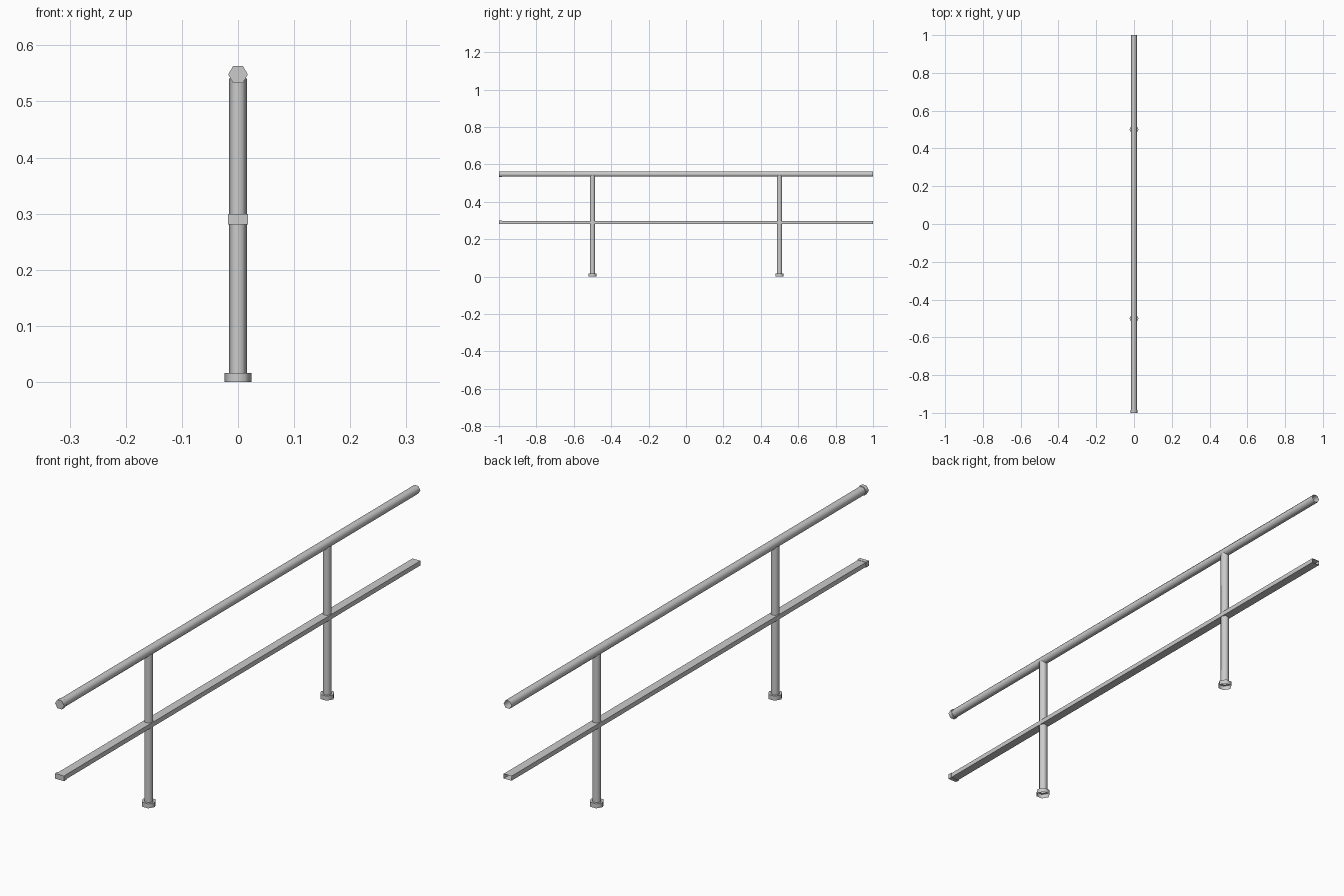
import bpy, bmesh, math
from mathutils import Vector

if "Cube" in bpy.data.objects:
    bpy.data.objects.remove(bpy.data.objects["Cube"])

HEX = [(math.cos(math.radians(60 * i)), math.sin(math.radians(60 * i))) for i in range(6)]
BAR = [(1, -0.53), (1, 0.53), (-1, 0.53), (-1, -0.53)]


def loft(name, section, stations, place, capped, smooth):
    """Skin a section through (position, size) stations; the far end stays open."""
    bm = bmesh.new()
    rings = [[bm.verts.new(place(u * s, v * s, t)) for u, v in section] for t, s in stations]
    n = len(section)
    for a, b in zip(rings, rings[1:]):
        for i in range(n):
            j = (i + 1) % n
            bm.faces.new((a[i], a[j], b[j], b[i]))
    if capped:
        bm.faces.new(rings[0][::-1])
    bmesh.ops.recalc_face_normals(bm, faces=bm.faces[:])
    # open tubes: make sure the walls face outwards
    bm.faces.ensure_lookup_table()
    f = bm.faces[0]
    axis = sum((v.co for v in rings[0]), Vector()) / n
    if f.normal.dot(f.calc_center_median() - axis) < 0:
        bmesh.ops.reverse_faces(bm, faces=bm.faces[:])
    mesh = bpy.data.meshes.new(name)
    bm.to_mesh(mesh)
    bm.free()
    obj = bpy.data.objects.new(name, mesh)
    bpy.context.collection.objects.link(obj)
    if smooth:
        bpy.ops.object.select_all(action='DESELECT')
        obj.select_set(True)
        bpy.context.view_layer.objects.active = obj
        bpy.ops.object.shade_smooth_by_angle(angle=math.radians(65))
    return obj


# Rails along y: wider closed cap at the front, open at the back
rail = [(-1, 0.0175), (-0.985, 0.0175), (-0.985, 0.0155), (1, 0.0155)]
loft("top_rail", HEX, rail, lambda u, v, t: (u, t, 0.548 + v), True, True)
loft("middle_rail", BAR, [(t, s) for t, s in rail],
     lambda u, v, t: (u, t, 0.29 + v), True, False)

# Two hexagonal posts with a hollow foot, tops tucked into the top rail
post = [(0, 0.0245), (0.016, 0.0245), (0.016, 0.0158), (0.541, 0.0158)]
for label, y in (("front", -0.5), ("back", 0.5)):
    loft(label + "_post", HEX, post, lambda u, v, t: (u, y + v, t), False, True)
